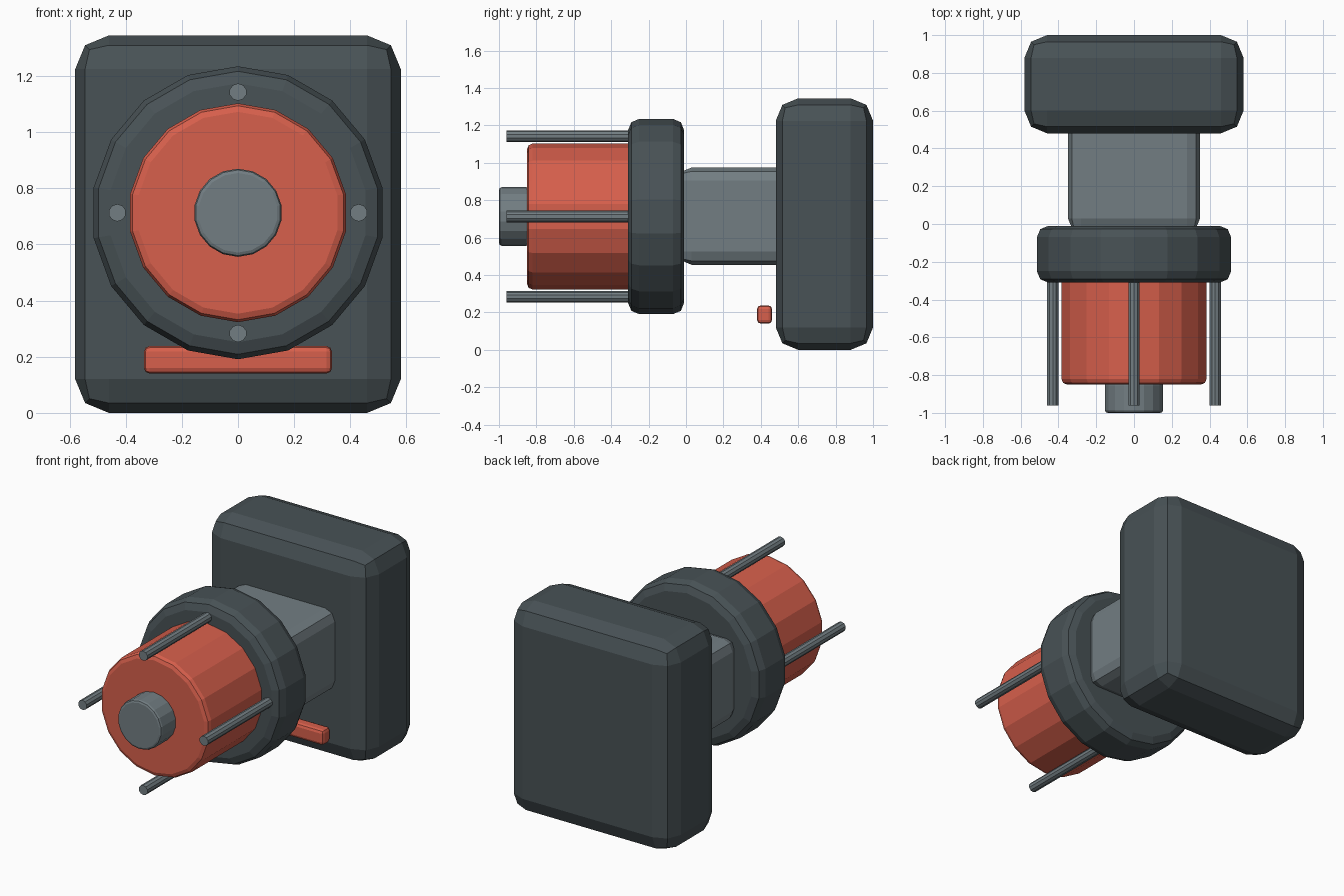
import bpy
import math

if "Cube" in bpy.data.objects:
    bpy.data.objects.remove(bpy.data.objects["Cube"])

AXIS_Z = 0.713  # height of the shared round axis


def material(name, colour):
    mat = bpy.data.materials.new(name)
    mat.diffuse_color = (*colour, 1.0)
    mat.use_nodes = True
    mat.node_tree.nodes["Principled BSDF"].inputs["Base Color"].default_value = mat.diffuse_color
    return mat


dark = material("dark slate", (0.065, 0.084, 0.092))
grey = material("steel grey", (0.170, 0.208, 0.226))
red = material("coral red", (0.680, 0.115, 0.072))


def finish(name, mat, bevel):
    obj = bpy.context.object
    obj.name = name
    obj.data.materials.append(mat)
    if bevel:
        mod = obj.modifiers.new("rounded edges", 'BEVEL')
        mod.width = bevel
        mod.segments = 2
        mod.limit_method = 'ANGLE'
        mod.angle_limit = math.radians(40)
    return obj


def box(name, mat, xs, ys, zs, bevel):
    mid = [(a + b) / 2 for a, b in (xs, ys, zs)]
    size = [b - a for a, b in (xs, ys, zs)]
    bpy.ops.mesh.primitive_cube_add(size=1, location=mid)
    bpy.context.object.scale = size
    bpy.ops.object.transform_apply(location=False, rotation=False, scale=True)
    return finish(name, mat, bevel)


def drum(name, mat, radius, ys, bevel=0, sides=18, x=0, z=AXIS_Z):
    # cylinder lying along y, with a vertex pointing up
    bpy.ops.mesh.primitive_cylinder_add(
        vertices=sides, radius=radius, depth=ys[1] - ys[0],
        location=(x, sum(ys) / 2, z), rotation=(math.pi / 2, 0, 0))
    return finish(name, mat, bevel)


# rear housing and the neck that joins it to the collar
box("rear_housing", dark, (-0.58, 0.58), (0.48, 1.0), (0.0, 1.345), 0.12)
box("neck", grey, (-0.35, 0.35), (-0.04, 0.56), (0.455, 0.975), 0.07)

# red bar low down in front of the housing
box("front_bar", red, (-0.335, 0.335), (0.38, 0.46), (0.14, 0.238), 0.02)

# collar, barrel and end knob on the same axis
drum("collar", dark, 0.522, (-0.31, -0.01), 0.06)
drum("barrel", red, 0.39, (-0.85, -0.27), 0.03)
drum("end_knob", grey, 0.157, (-1.0, -0.84), 0.015)

# four guide rods around the barrel
for i in range(4):
    a = i * math.pi / 2
    drum(f"guide_rod_{i + 1}", grey, 0.031, (-0.96, -0.27), sides=10,
         x=0.43 * math.cos(a), z=AXIS_Z + 0.43 * math.sin(a))
